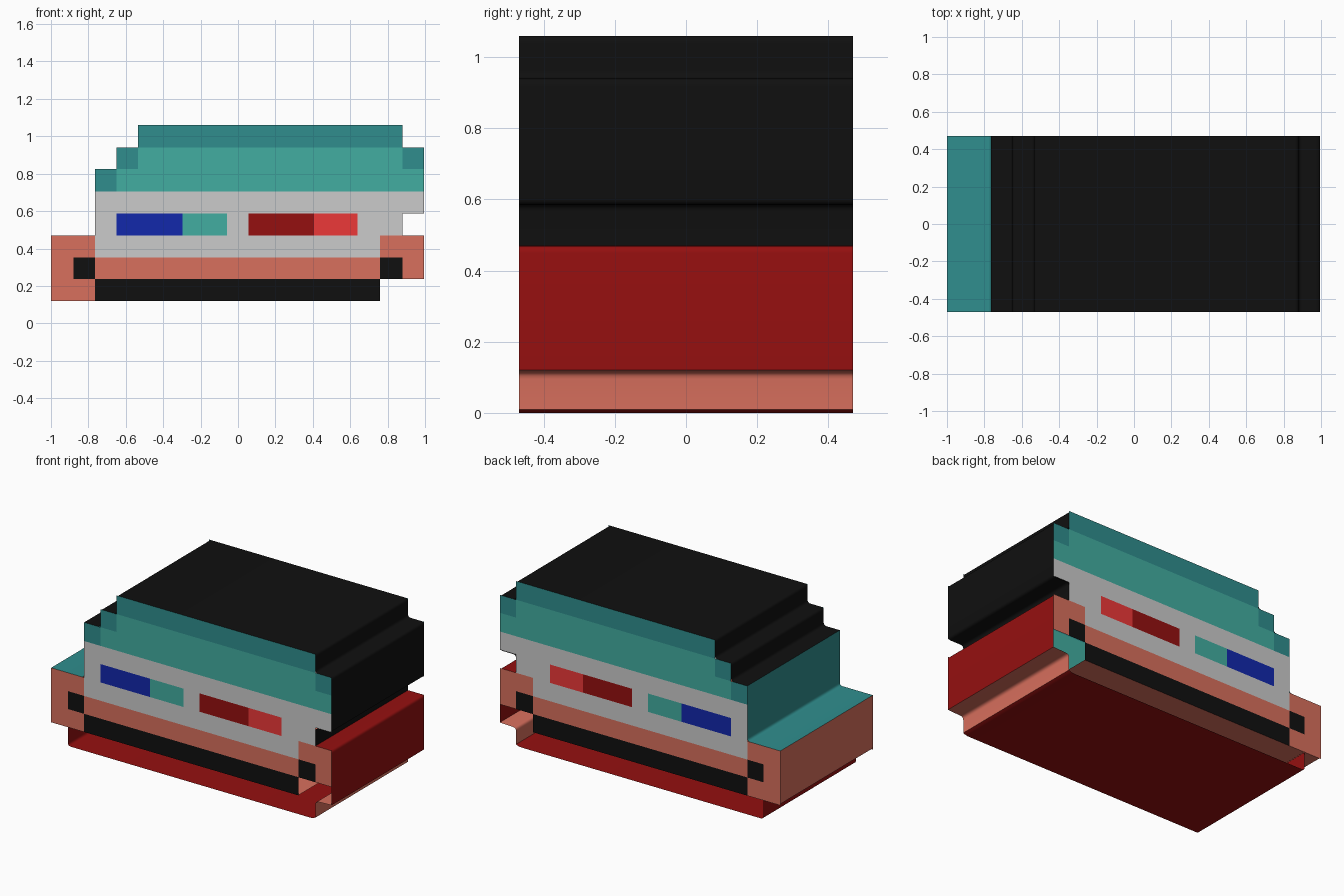
import bpy, math
from mathutils import Vector

if "Cube" in bpy.data.objects:
    bpy.data.objects.remove(bpy.data.objects["Cube"])

D = 0.47  # half depth
COLORS = {
    "black": (0.005, 0.005, 0.005), "teal": (0.054, 0.42, 0.355),
    "deep_teal": (0.029, 0.27, 0.27), "grey": (0.53, 0.53, 0.53),
    "salmon": (0.69, 0.16, 0.11), "dark_red": (0.30, 0.005, 0.005),
    "red": (0.84, 0.04, 0.04), "blue": (0.006, 0.021, 0.41),
}
MATS = {}
for key, rgb in COLORS.items():
    MATS[key] = bpy.data.materials.new(key)
    MATS[key].diffuse_color = (*rgb, 1)


def make(name, verts, faces, color):
    me = bpy.data.meshes.new(name)
    me.from_pydata(verts, [], faces)
    me.materials.append(MATS[color])
    ob = bpy.data.objects.new(name, me)
    bpy.context.collection.objects.link(ob)
    return ob


def rounded(pts, r=0.02, n=4):
    """Round the inner corners of an open polyline."""
    pts = [Vector(p) for p in pts]
    out = [pts[0]]
    for a, b, c in zip(pts, pts[1:], pts[2:]):
        p, q = b + (a - b).normalized() * r, b + (c - b).normalized() * r
        for i in range(n + 1):
            t = i / n
            out.append(p * (1 - t) ** 2 + b * 2 * t * (1 - t) + q * t * t)
    return out + [pts[-1]]


def ribbon(name, color, pts):
    """Sheet along a clockwise x/z profile, running the full depth."""
    p = rounded(pts)
    verts = [(v.x, y, v.y) for v in p for y in (-D, D)]
    faces = [(2 * i, 2 * i + 2, 2 * i + 3, 2 * i + 1)[::-1][::-1] for i in range(len(p) - 1)]
    ob = make(name, verts, faces, color)
    ob.data.polygons.foreach_set("use_smooth", [True] * len(faces))
    ob.data.set_sharp_from_angle(angle=math.radians(30))


def panel(name, color, *rects):
    """Flat rectangles (x0, x1, z0, z1) on the front and again on the back."""
    verts, faces = [], []
    for x0, x1, z0, z1 in rects:
        for y in (-D, D):
            n = len(verts)
            verts += [(x0, y, z0), (x1, y, z0), (x1, y, z1), (x0, y, z1)]
            f = (n, n + 1, n + 2, n + 3)
            faces.append(f if y < 0 else f[::-1])
    make(name, verts, faces, color)


# Outer shell, clockwise from the lower left
ribbon("left_side_wall", "salmon", [(-0.88, 0.12), (-1, 0.12), (-1, 0.47)])
ribbon("left_step", "deep_teal", [(-1, 0.47), (-0.765, 0.47), (-0.765, 0.825)])
ribbon("upper_shell", "black", [
    (-0.765, 0.825), (-0.65, 0.825), (-0.65, 0.94), (-0.535, 0.94),
    (-0.535, 1.06), (0.88, 1.06), (0.88, 0.94), (0.995, 0.94),
    (0.995, 0.585), (0.88, 0.585), (0.88, 0.47)])
ribbon("right_side_wall", "dark_red", [(0.88, 0.47), (0.995, 0.47), (0.995, 0.12)])
ribbon("right_foot_wall", "salmon", [(0.995, 0.12), (0.88, 0.115), (0.88, 0.01)])
ribbon("bottom_plate", "dark_red", [(0.88, 0.01), (0.86, 0), (-0.88, 0), (-0.88, 0.12)])
# Underside seen through the open base
make("inner_floor", [(-0.88, -D, 0.122), (-0.88, D, 0.122), (0.76, D, 0.122), (0.76, -D, 0.122)],
     [(0, 1, 2, 3)], "salmon")

# Coloured bands on front and back, bottom to top
panel("lower_strip", "black", (-0.765, 0.76, 0.12, 0.237))
panel("corner_blocks", "black", (-0.88, -0.765, 0.237, 0.352), (0.76, 0.88, 0.237, 0.352))
panel("bumper_band", "salmon",
      (-1, -0.765, 0.352, 0.47), (-1, -0.88, 0.237, 0.352), (-1, -0.765, 0.12, 0.237),
      (-0.765, 0.76, 0.237, 0.352),
      (0.76, 0.995, 0.352, 0.47), (0.88, 0.995, 0.237, 0.352))
panel("middle_band", "grey",
      (-0.765, 0.76, 0.352, 0.47), (-0.765, -0.65, 0.47, 0.588),
      (-0.06, 0.055, 0.47, 0.588), (0.64, 0.88, 0.47, 0.588),
      (-0.765, 0.995, 0.588, 0.705))
panel("left_window", "blue", (-0.65, -0.298, 0.47, 0.588))
panel("left_window_glint", "teal", (-0.298, -0.06, 0.47, 0.588))
panel("right_window", "dark_red", (0.055, 0.405, 0.47, 0.588))
panel("right_window_glint", "red", (0.405, 0.64, 0.47, 0.588))
panel("upper_band", "teal",
      (-0.65, 0.995, 0.705, 0.825), (-0.535, 0.88, 0.825, 0.94))
panel("upper_trim", "deep_teal",
      (-0.765, -0.65, 0.705, 0.825), (-0.65, -0.535, 0.825, 0.94),
      (-0.535, 0.88, 0.94, 1.06), (0.88, 0.995, 0.825, 0.94))

for m in bpy.data.materials:
    if m.users and not m.is_grease_pencil:
        m.use_nodes = True
        m.node_tree.nodes["Principled BSDF"].inputs["Base Color"].default_value = m.diffuse_color
